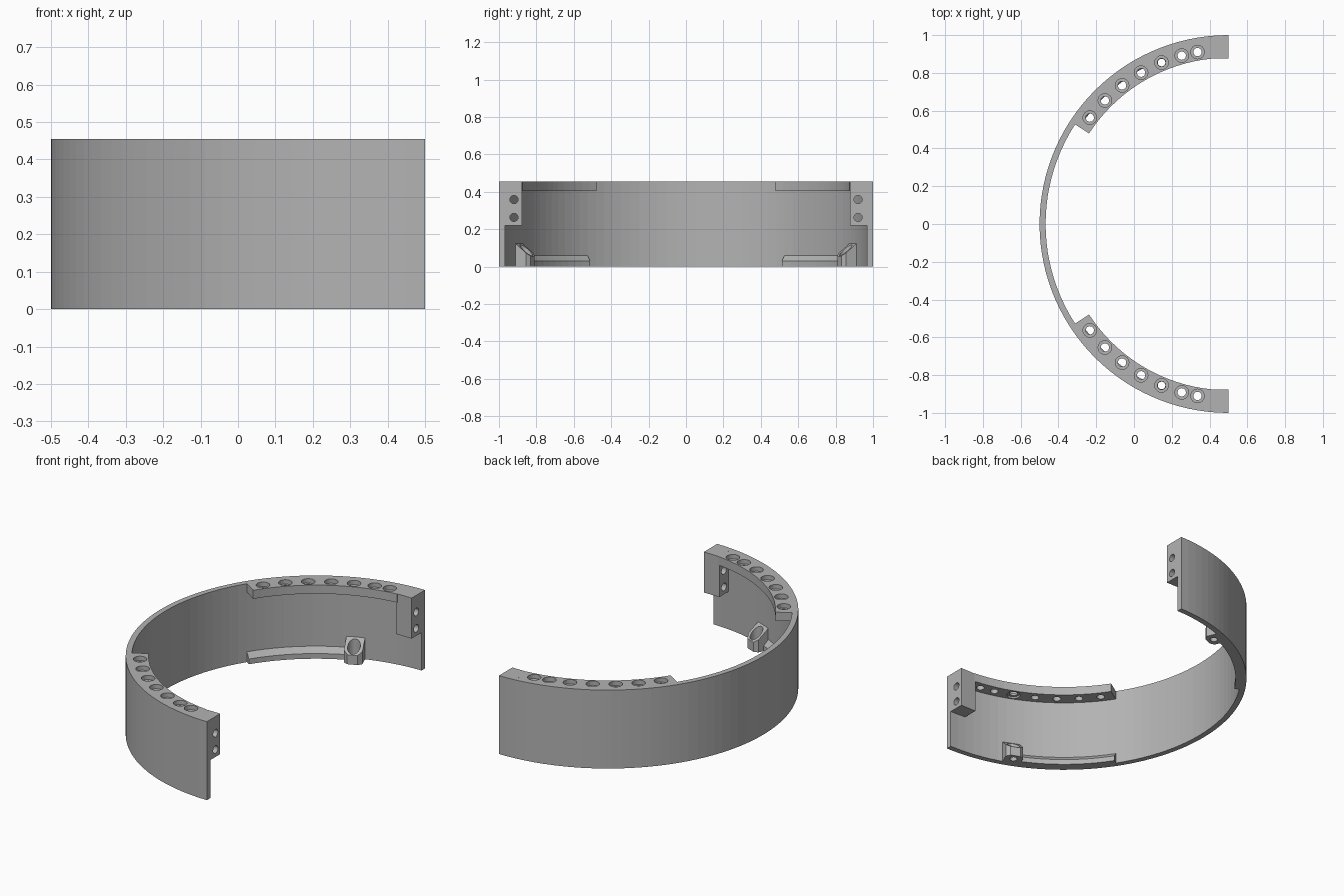
import bpy, bmesh
from math import sin, cos, pi, radians
from mathutils import Matrix, Vector

if "Cube" in bpy.data.objects:
    bpy.data.objects.remove(bpy.data.objects["Cube"])

CX = 0.5                 # centre of the half ring
INNER, OUTER, H = 0.968, 1.0, 0.455
BOLT_R = 0.925

grey = bpy.data.materials.new("plain grey")
grey.use_nodes = True
grey.diffuse_color = (0.45, 0.45, 0.45, 1)
grey.node_tree.nodes["Principled BSDF"].inputs["Base Color"].default_value = grey.diffuse_color


def polar(r, deg, z=0):
    """Point on the ring; 0 degrees is the middle of the arc, 90 its +y end."""
    a = radians(deg)
    return Vector((CX - r * cos(a), r * sin(a), z))


def finish(name, bm):
    bmesh.ops.recalc_face_normals(bm, faces=bm.faces)
    mesh = bpy.data.meshes.new(name)
    bm.to_mesh(mesh)
    bm.free()
    mesh.materials.append(grey)
    ob = bpy.data.objects.new(name, mesh)
    bpy.context.collection.objects.link(ob)
    return ob


def loft(bm, sections):
    """Closed solid through matching point loops."""
    rings = [[bm.verts.new(p) for p in s] for s in sections]
    for a, b in zip(rings, rings[1:]):
        for i in range(len(a)):
            j = (i + 1) % len(a)
            bm.faces.new((a[i], a[j], b[j], b[i]))
    bm.faces.new(rings[0])
    bm.faces.new(rings[-1])


def sweep(name, profile, start, end, step=3):
    bm = bmesh.new()
    n = round(abs(end - start) / step)
    angles = [start + (end - start) * i / n for i in range(n + 1)]
    loft(bm, [[polar(r, a, z) for r, z in profile] for a in angles])
    return finish(name, bm)


def lathe(bm, steps, matrix, sides=24):
    """Stepped round plug from (radius, height) pairs."""
    turn = [2 * pi * i / sides for i in range(sides)]
    loft(bm, [[matrix @ Vector((r * cos(t), r * sin(t), z)) for t in turn] for r, z in steps])


def cut(ob, bm):
    tool = finish("hole_cutter", bm)
    tool.hide_render = True
    mod = ob.modifiers.new("holes", 'BOOLEAN')
    mod.operation, mod.solver, mod.object = 'DIFFERENCE', 'EXACT', tool
    bpy.context.view_layer.update()
    done = bpy.data.meshes.new_from_object(ob.evaluated_get(bpy.context.evaluated_depsgraph_get()))
    ob.modifiers.clear()
    ob.data = done
    bpy.data.objects.remove(tool)


# Curved outer wall
sweep("wall", [(INNER, 0), (OUTER, 0), (OUTER, H), (INNER, H)], -90, 90)

for side, tag in ((1, "back"), (-1, "front")):
    # Top flange with counterbored bolt holes
    flange = sweep(tag + "_flange", [(0.88, 0.405), (INNER, 0.405), (INNER, H), (0.88, H)],
                   side * 33, side * 84)
    bm = bmesh.new()
    for a in (37.5, 45, 52.5, 60, 67.5, 74.5, 79.8):
        under = 0.036 if a == 67.5 else 0.022
        steps = [(under, 0.38), (under, 0.415), (0.022, 0.415), (0.022, 0.43), (0.036, 0.43), (0.036, 0.48)]
        if under == 0.022:
            steps = [steps[0]] + steps[3:]
        lathe(bm, steps, Matrix.Translation(polar(BOLT_R, side * a)))
    cut(flange, bm)

    # End block with two cross holes
    bm = bmesh.new()
    loft(bm, [[(x, side * y, z) for x, y in ((0.4, 0.877), (0.5, 0.877), (0.5, 0.98), (0.4, 0.98))]
              for z in (0.22, H)])
    block = finish(tag + "_end_block", bm)
    bm = bmesh.new()
    for z in (0.263, 0.358):
        lathe(bm, [(0.022, -0.2), (0.022, 0.2)],
              Matrix.Translation((0.45, side * 0.92, z)) @ Matrix.Rotation(pi / 2, 4, 'Y'))
    cut(block, bm)

    # Bottom rail with sloped top
    sweep(tag + "_rail", [(0.94, 0), (INNER, 0), (INNER, 0.06), (0.94, 0.03)], side * 33, side * 66)

    # Sloped screw lug at the end of the rail
    mid = side * 67.5
    out = polar(1, mid) - polar(0, mid)
    tan = Vector((-out.y, out.x, 0))
    plan = [(0.975, -0.05), (0.905, -0.05), (0.887, -0.028), (0.887, 0.028), (0.905, 0.05), (0.975, 0.05)]
    base = [polar(0, 0) + out * r + tan * t for r, t in plan]
    top = [p + Vector((0, 0, min(0.13, 0.055 + (r - 0.887) * 1.0))) for p, (r, t) in zip(base, plan)]
    bm = bmesh.new()
    loft(bm, [base, top])
    lug = finish(tag + "_lug", bm)
    bm = bmesh.new()
    lathe(bm, [(0.02, -0.05), (0.02, 0.03), (0.034, 0.03), (0.034, 0.2)],
          Matrix.Translation(polar(BOLT_R, mid)))
    cut(lug, bm)
